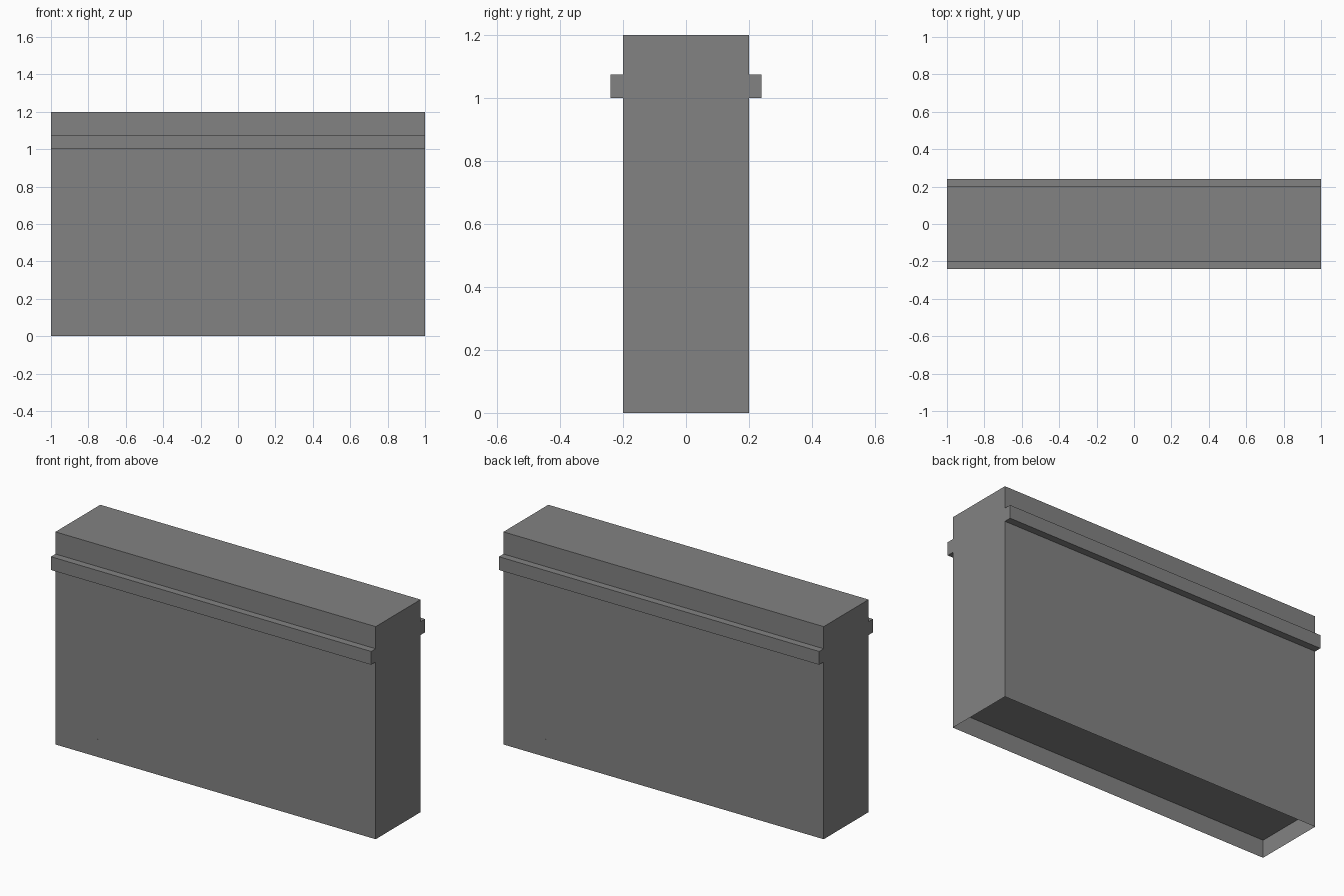
import bpy, bmesh

if "Cube" in bpy.data.objects:
    bpy.data.objects.remove(bpy.data.objects["Cube"])

L = 1.0          # half length along x
RECESS = 0.1     # height of the recessed underside

# Dark grey paint
grey = bpy.data.materials.new("dark_grey")
grey.diffuse_color = (0.225, 0.225, 0.225, 1)
grey.use_nodes = True
grey.node_tree.nodes["Principled BSDF"].inputs["Base Color"].default_value = grey.diffuse_color


def finish(name, bm):
    mesh = bpy.data.meshes.new(name)
    bm.to_mesh(mesh)
    bm.free()
    mesh.materials.append(grey)
    obj = bpy.data.objects.new(name, mesh)
    bpy.context.collection.objects.link(obj)


# Wall shell: cross-section with projecting ledges, mirrored in y, open at the bottom
half = [(0.2, 0), (0.2, 1.0), (0.24, 1.0), (0.24, 1.075), (0.2, 1.075), (0.2, 1.2)]
profile = half + [(-y, z) for y, z in reversed(half)]

bm = bmesh.new()
left = [bm.verts.new((-L, y, z)) for y, z in profile]
right = [bm.verts.new((L, y, z)) for y, z in profile]
for i in range(len(profile) - 1):
    bm.faces.new((left[i], left[i + 1], right[i + 1], right[i]))
bm.faces.new(left[::-1])
bm.faces.new(right)
bmesh.ops.recalc_face_normals(bm, faces=bm.faces)
finish("wall_with_ledges", bm)

# Underside: recessed panel, facing down
bm = bmesh.new()
bm.faces.new([bm.verts.new((x, y, RECESS))
              for x, y in ((-L, -0.2), (-L, 0.2), (L, 0.2), (L, -0.2))])
finish("recessed_underside", bm)
